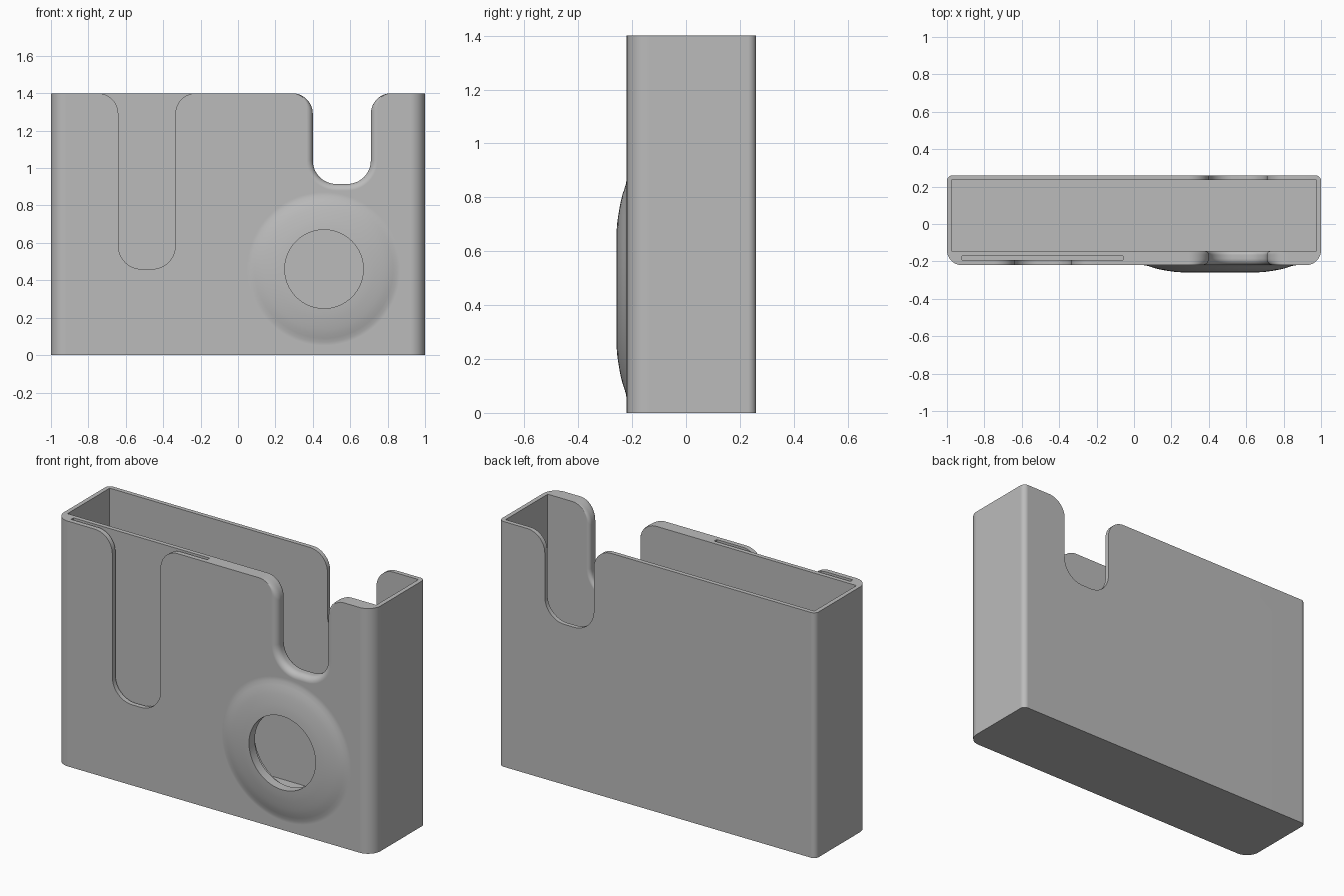
import bpy, bmesh
from math import sin, cos, pi, sqrt, radians

if "Cube" in bpy.data.objects:
    bpy.data.objects.remove(bpy.data.objects["Cube"])

TOP, FRONT, BACK = 1.4, -0.22, 0.26      # holder limits
INNER_FRONT, INNER_BACK = -0.145, 0.235  # cavity limits
FLOOR = 0.03

grey = bpy.data.materials.new("warm_grey_plastic")
grey.use_nodes = True
colour = (0.5, 0.5, 0.5, 1)
grey.diffuse_color = colour
grey.node_tree.nodes["Principled BSDF"].inputs["Base Color"].default_value = colour


def arc(cx, cy, r, start, end, steps=12):
    angles = [radians(start + (end - start) * i / steps) for i in range(steps + 1)]
    return [(cx + r * cos(a), cy + r * sin(a)) for a in angles]


def loft(name, rings, closed=False):
    """Skin a list of equal rings; cap the ends or join them in a loop."""
    bm = bmesh.new()
    loops = [[bm.verts.new(p) for p in ring] for ring in rings]
    pairs = list(zip(loops, loops[1:]))
    if closed:
        pairs.append((loops[-1], loops[0]))
    else:
        bm.faces.new(loops[0])
        bm.faces.new(loops[-1])
    for a, b in pairs:
        for i in range(len(a)):
            j = (i + 1) % len(a)
            bm.faces.new((a[i], a[j], b[j], b[i]))
    bmesh.ops.recalc_face_normals(bm, faces=bm.faces)
    mesh = bpy.data.meshes.new(name)
    bm.to_mesh(mesh)
    bm.free()
    mesh.materials.append(grey)
    obj = bpy.data.objects.new(name, mesh)
    bpy.context.collection.objects.link(obj)
    return obj


def box(name, x0, x1, y0, y1, z0, z1):
    ring = [(x0, y0), (x1, y0), (x1, y1), (x0, y1)]
    return loft(name, [[(x, y, z) for x, y in ring] for z in (z0, z1)])


def notch_ring(y, x0, x1, bottom, r_bottom, r_flare, grow=0.0):
    """U shape with flared mouth, grown outwards for rounded edges."""
    x0, x1, bottom = x0 - grow, x1 + grow, bottom - grow
    rb, rf = r_bottom + grow, r_flare - grow
    pts = [(x0 - rf, TOP + 0.1)]
    pts += arc(x0 - rf, TOP - rf, rf, 90, 0)
    pts += arc(x0 + rb, bottom + rb, rb, 180, 270)
    pts += arc(x1 - rb, bottom + rb, rb, 270, 360)
    pts += arc(x1 + rf, TOP - rf, rf, 180, 90)
    pts.append((x1 + rf, TOP + 0.1))
    return [(x, y, z) for x, z in pts]


def disc_ring(r, y, n=96):
    return [(0.46 + r * cos(2 * pi * i / n), y, 0.46 + r * sin(2 * pi * i / n))
            for i in range(n)]


def combine(target, tool, operation):
    mod = target.modifiers.new(operation.lower(), "BOOLEAN")
    mod.operation, mod.solver, mod.object = operation, "EXACT", tool
    bpy.context.view_layer.objects.active = target
    bpy.ops.object.modifier_apply(modifier=mod.name)
    bpy.data.objects.remove(tool)


# Outer shell: broad front corners, tight back corners
rf, rb = 0.08, 0.03
outline = (arc(-1 + rf, FRONT + rf, rf, 180, 270) + arc(1 - rf, FRONT + rf, rf, 270, 360)
           + arc(1 - rb, BACK - rb, rb, 0, 90) + arc(-1 + rb, BACK - rb, rb, 90, 180))
holder = loft("holder_body", [[(x, y, z) for x, y in outline] for z in (0, TOP)])

# Raised round boss on the front
boss_profile = [(0.41, 0), (0.39, 0.003), (0.37, 0.009), (0.35, 0.016), (0.325, 0.022),
                (0.30, 0.027), (0.27, 0.032), (0.24, 0.036), (0.21, 0.038)]
boss_rings = [disc_ring(0.41, FRONT + 0.03)]
boss_rings += [disc_ring(r, FRONT - h) for r, h in boss_profile]
combine(holder, loft("round_boss", boss_rings), "UNION")

# Main cavity and the thin card slot in the front wall
combine(holder, box("cavity", -0.975, 0.975, INNER_FRONT, INNER_BACK, FLOOR, TOP + 0.1), "DIFFERENCE")
combine(holder, box("card_slot", -0.92, -0.06, -0.192, -0.17, 0.05, TOP + 0.1), "DIFFERENCE")

# Thumb notch that opens the card slot only
thumb = [notch_ring(y, -0.64, -0.335, 0.46, 0.125, 0.11) for y in (FRONT - 0.1, -0.18)]
combine(holder, loft("thumb_notch", thumb), "DIFFERENCE")

# Deep notch through the back wall, sharp edged
deep = (0.40, 0.71, 0.915, 0.125, 0.11)
combine(holder, loft("back_notch", [notch_ring(y, *deep) for y in (0.1, BACK + 0.1)]), "DIFFERENCE")

# Matching notch through the front wall, with rounded edges
stations = [(FRONT - 0.1, 0.035)]
for radius, face, sign in ((0.035, FRONT, 1), (0.02, INNER_FRONT, -1)):
    part = []
    for i in range(7):
        a = i / 6 * pi / 2
        part.append((face + sign * radius * (1 - cos(a)), radius * (1 - sin(a))))
    stations += part if sign > 0 else part[::-1]
stations.append((0.0, 0.02))
combine(holder, loft("front_notch", [notch_ring(y, *deep, g) for y, g in stations]), "DIFFERENCE")

# Round window through the boss, with a wider seat behind its lip
combine(holder, loft("window", [disc_ring(0.21, y) for y in (-0.4, 0.0)]), "DIFFERENCE")
combine(holder, loft("seat", [disc_ring(0.255, y) for y in (-0.205, -0.05)]), "DIFFERENCE")

# Smooth curved areas while keeping flat walls even
bpy.ops.object.select_all(action="DESELECT")
holder.select_set(True)
bpy.context.view_layer.objects.active = holder
bpy.ops.object.shade_smooth_by_angle(angle=radians(30))
even = holder.modifiers.new("even_normals", "WEIGHTED_NORMAL")
even.keep_sharp = True
